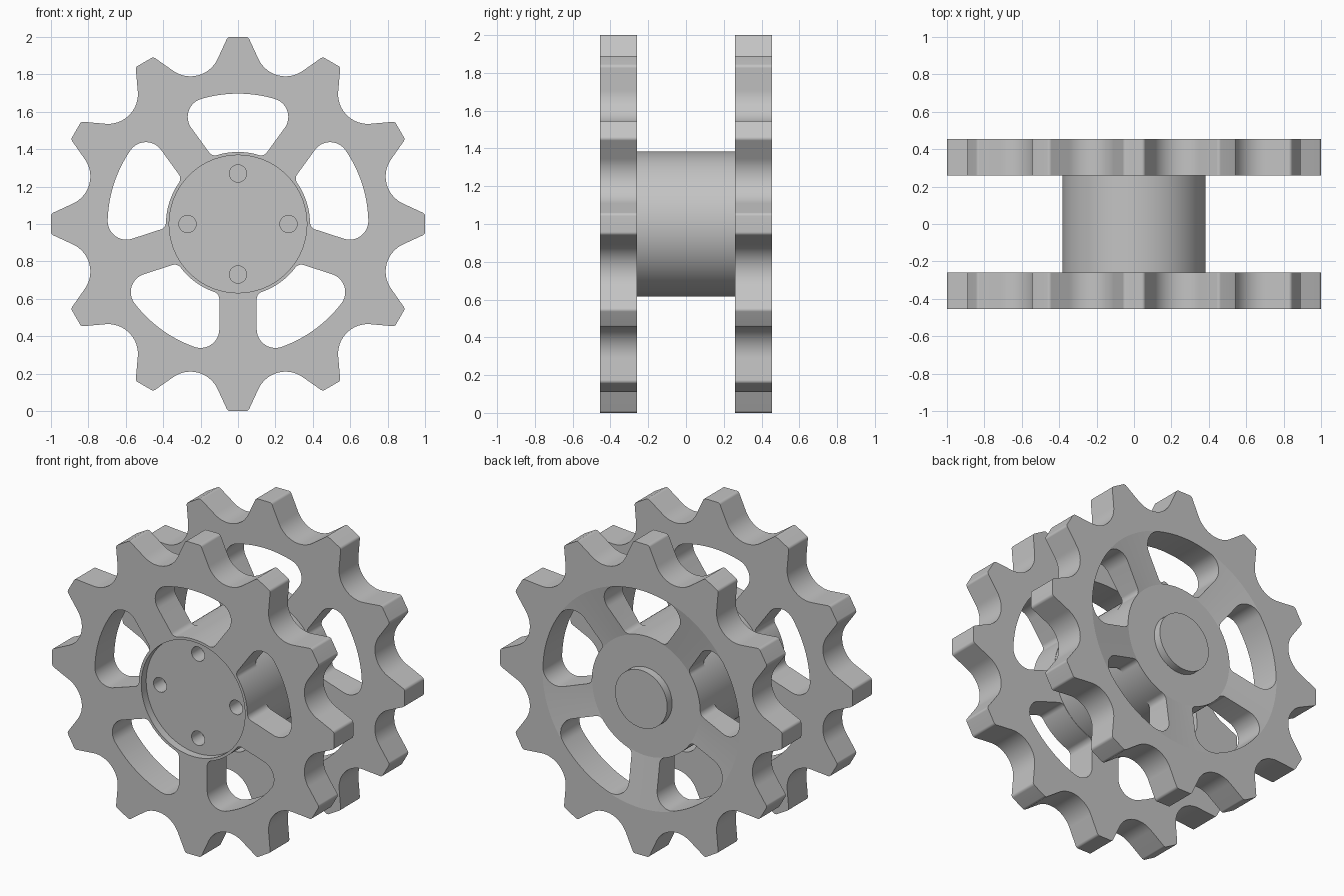
import bpy, bmesh
from math import sin, cos, pi, radians, degrees, atan2, sqrt
from mathutils import Vector, Matrix

cube = bpy.data.objects.get("Cube")
if cube:
    bpy.data.objects.remove(cube)

TEETH, SPOKES = 12, 5
INNER, OUTER = 0.26, 0.455      # inner and outer faces of each toothed plate
AXIS = Vector((0, 0, 1))        # wheel centre

steel = bpy.data.materials.new("plain_grey")
steel.use_nodes = True
grey = (0.55, 0.55, 0.55, 1)
steel.diffuse_color = grey
steel.node_tree.nodes["Principled BSDF"].inputs["Base Color"].default_value = grey


def arc(centre, radius, start, end, steps=14):
    """Points on an arc, angles in degrees."""
    pts = []
    for i in range(steps + 1):
        a = radians(start + (end - start) * i / steps)
        pts.append(Vector((centre[0] + radius * cos(a), centre[1] + radius * sin(a))))
    return pts


def turn(pts, angle):
    return [Matrix.Rotation(angle, 2) @ p for p in pts]


def finish(name, bm):
    bmesh.ops.recalc_face_normals(bm, faces=bm.faces)
    mesh = bpy.data.meshes.new(name)
    bm.to_mesh(mesh)
    bm.free()
    mesh.materials.append(steel)
    obj = bpy.data.objects.new(name, mesh)
    bpy.context.collection.objects.link(obj)
    return obj


def prism(name, outlines, y0, y1):
    """Extrude flat outlines around the wheel centre from y0 to y1."""
    bm = bmesh.new()
    for pts in outlines:
        clean = [p for i, p in enumerate(pts) if (p - pts[i - 1]).length > 1e-4]
        face = bm.faces.new([bm.verts.new(AXIS + Vector((p.x, y0, p.y))) for p in clean])
        new = bmesh.ops.extrude_face_region(bm, geom=[face])["geom"]
        verts = [v for v in new if isinstance(v, bmesh.types.BMVert)]
        bmesh.ops.translate(bm, vec=(0, y1 - y0, 0), verts=verts)
    # extruding from a lone face keeps it as the near cap
    return finish(name, bm)


def ring(name, profile, sides=96):
    """Turn a closed (radius, y) profile around the wheel axis."""
    bm = bmesh.new()
    loops = []
    for i in range(sides):
        a = 2 * pi * i / sides
        loops.append([bm.verts.new(AXIS + Vector((r * cos(a), y, r * sin(a)))) for r, y in profile])
    n = len(profile)
    for i in range(sides):
        a, b = loops[i - 1], loops[i]
        for j in range(n):
            bm.faces.new((a[j - 1], a[j], b[j], b[j - 1]))
    return finish(name, bm)


def cut(obj, cutter):
    cutter.hide_render = True
    mod = obj.modifiers.new("cut", "BOOLEAN")
    mod.operation, mod.solver, mod.object = "DIFFERENCE", "EXACT", cutter
    bpy.context.view_layer.objects.active = obj
    bpy.ops.object.modifier_apply(modifier=mod.name)
    bpy.data.objects.remove(cutter)


def smooth(obj):
    bpy.ops.object.select_all(action="DESELECT")
    obj.select_set(True)
    bpy.context.view_layer.objects.active = obj
    bpy.ops.object.shade_smooth_by_angle(angle=radians(8))


def tooth_outline():
    """Round-cornered teeth joined by circular roller seats."""
    flank, seat = 25, radians(90 - 180 / TEETH)
    tip = arc((0.042, 0.98), 0.02, 90, flank, 10)
    left = [Vector((-p.x, p.y)) for p in reversed(tip)]
    valley = arc((0.983 * cos(seat), 0.983 * sin(seat)), 0.16, 180 + flank, 330 - flank, 18)
    tooth = left + tip + valley
    return [p for k in range(TEETH) for p in turn(tooth, -2 * pi * k / TEETH)]


def window_outlines(inner=0.385, outer=0.697, half_spoke=0.1):
    """Openings between parallel-sided spokes, with filleted corners."""
    half = pi / SPOKES
    along = Vector((sin(half), cos(half)))
    across = Vector((-cos(half), sin(half)))

    def fillet(dist, radius):
        w = half_spoke + radius
        c = along * sqrt(dist ** 2 - w ** 2) + across * w
        return c, degrees(atan2(c.y, c.x))

    big, small = 0.1, 0.04
    c1, a1 = fillet(outer - big, big)
    c2, a2 = fillet(inner + small, small)
    side = -degrees(half)
    right = (arc((0, 0), outer, 90, a1) + arc(c1, big, a1, side, 18)
             + arc(c2, small, side, a2 - 180, 18) + arc((0, 0), inner, a2, 90))
    shape = right + [Vector((-p.x, p.y)) for p in reversed(right)]
    return [turn(shape, 2 * pi * k / SPOKES) for k in range(SPOKES)]


def toothed_plate(name, y0, y1):
    plate = prism(name, [tooth_outline()], y0, y1)
    cut(plate, prism("window_cutter", window_outlines(), y0 - 0.1, y1 + 0.1))
    return plate


# Front plate: shallow round recess and four blind bolt holes
front = toothed_plate("front_sprocket", -OUTER, -INNER)
floor = -OUTER + 0.05
cut(front, prism("recess_cutter", [arc((0, 0), 0.368, 0, 360, 96)], -0.6, floor))
holes = [arc((0.27 * cos(a), 0.27 * sin(a)), 0.046, 0, 360, 48)
         for a in (0, pi / 2, pi, 3 * pi / 2)]
cut(front, prism("bolt_hole_cutter", holes, -0.6, floor + 0.1))

# Back plate: conical dish that leaves a low round boss in the middle
back = toothed_plate("back_sprocket", INNER, OUTER)
dish = [(0.185, 0.6), (0.185, OUTER - 0.05), (0.382, OUTER - 0.05), (0.7, OUTER), (0.7, 0.6)]
cut(back, ring("dish_cutter", dish))

# Drum joining the two plates
hub = prism("hub_drum", [arc((0, 0), 0.383, 0, 360, 96)], -INNER, INNER)

for part in (front, back, hub):
    smooth(part)
